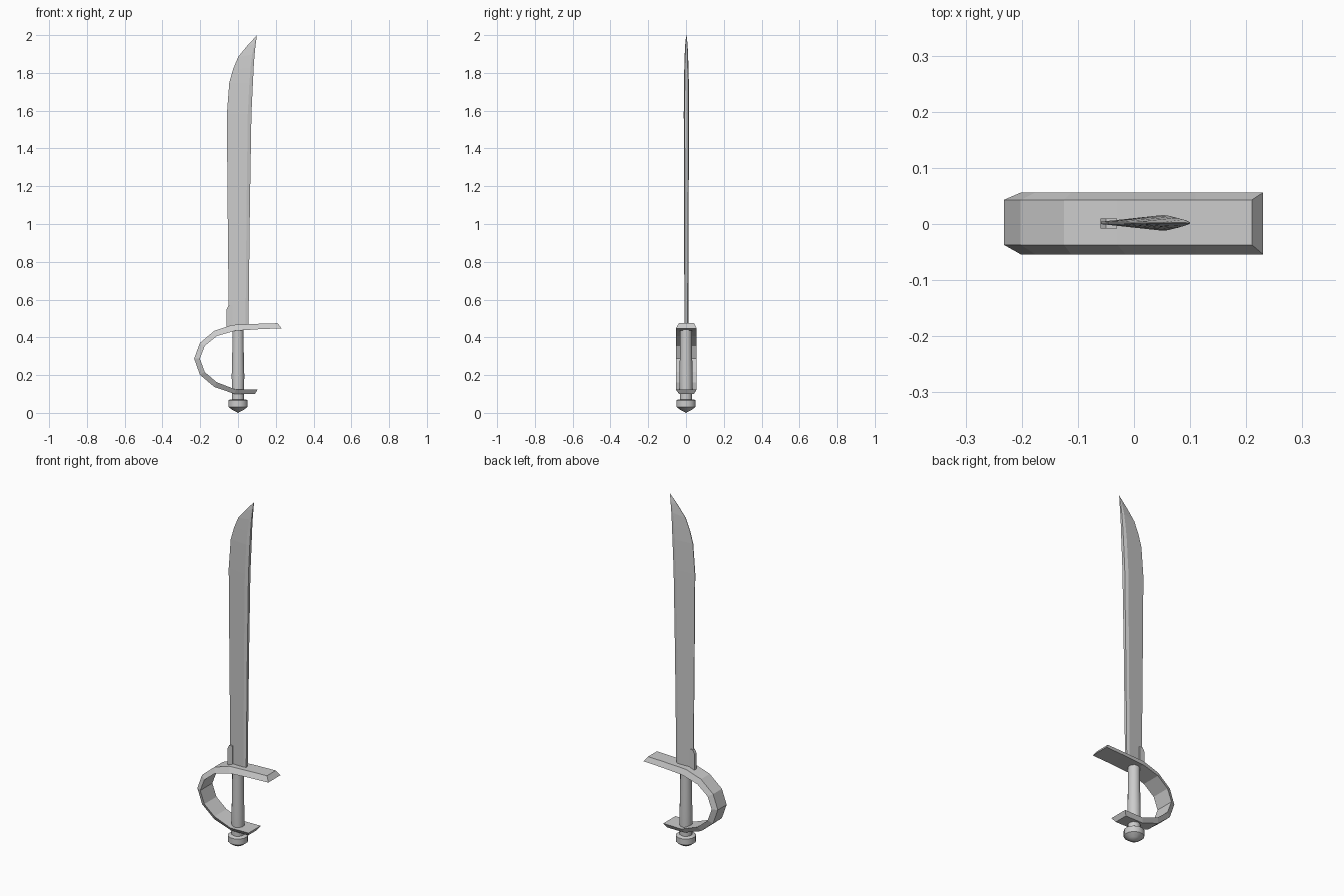
import bpy, bmesh, math

if "Cube" in bpy.data.objects:
    bpy.data.objects.remove(bpy.data.objects["Cube"])


def loft(name, rings, smooth=None):
    """Skin a closed solid over equal-sized rings of points, capped at both ends."""
    bm = bmesh.new()
    rows = [[bm.verts.new(p) for p in ring] for ring in rings]
    n = len(rows[0])
    for a, b in zip(rows, rows[1:]):
        for i in range(n):
            j = (i + 1) % n
            bm.faces.new((a[i], a[j], b[j], b[i]))
    bm.faces.new(rows[0])
    bm.faces.new(rows[-1])
    bmesh.ops.remove_doubles(bm, verts=bm.verts, dist=0.0002)
    bmesh.ops.recalc_face_normals(bm, faces=bm.faces)
    mesh = bpy.data.meshes.new(name)
    bm.to_mesh(mesh)
    bm.free()
    obj = bpy.data.objects.new(name, mesh)
    bpy.context.collection.objects.link(obj)
    if smooth:
        bpy.ops.object.select_all(action='DESELECT')
        obj.select_set(True)
        bpy.context.view_layer.objects.active = obj
        bpy.ops.object.shade_smooth_by_angle(angle=math.radians(smooth))
    return obj


def turned(name, profile, sides, smooth):
    """Lathe (radius, z) pairs around the z axis."""
    rings = [[(r * math.cos(2 * math.pi * (i + .5) / sides),
               r * math.sin(2 * math.pi * (i + .5) / sides), z)
              for i in range(sides)] for r, z in profile]
    return loft(name, rings, smooth)


# Blade: cutting edge x, its z, spine x, its z, half thickness
blade = [
    (-0.050, 0.45, 0.055, 0.45, 0.011),
    (-0.050, 0.60, 0.057, 0.60, 0.011),
    (-0.055, 1.10, 0.063, 1.10, 0.012),
    (-0.059, 1.58, 0.071, 1.58, 0.014),
    (-0.046, 1.75, 0.079, 1.75, 0.013),
    (-0.026, 1.82, 0.083, 1.83, 0.011),
    (0.001, 1.885, 0.088, 1.90, 0.009),
    (0.050, 1.945, 0.094, 1.955, 0.006),
    (0.099, 1.998, 0.100, 2.000, 0.001),
]
rings = []
for xe, ze, xs, zs, t in blade:
    ring = []
    for f, y in ((0, -.15), (.85, -1), (1, -.65), (1, .65), (.85, 1), (0, .15)):
        ring.append((xe + (xs - xe) * f, y * t + 0.002, ze + (zs - ze) * f))
    rings.append(ring)
loft("blade", rings)

# Blunt block at the base of the cutting edge
block = [(-0.060, 0.45), (-0.030, 0.45), (-0.030, 0.57), (-0.050, 0.57), (-0.060, 0.55)]
loft("blade_base_block", [[(x, y, z) for x, z in block] for y in (-0.008, 0.010)])

# Guard: outer x, z, inner x, z along the bent strap
guard = [
    (0.210, 0.475, 0.230, 0.448),
    (0.110, 0.472, 0.110, 0.443),
    (-0.030, 0.466, -0.015, 0.435),
    (-0.125, 0.435, -0.112, 0.407),
    (-0.202, 0.370, -0.176, 0.355),
    (-0.232, 0.287, -0.202, 0.287),
    (-0.202, 0.202, -0.176, 0.216),
    (-0.125, 0.137, -0.112, 0.162),
    (-0.020, 0.101, -0.010, 0.123),
    (0.090, 0.101, 0.105, 0.125),
]
rings = []
for k, (xo, zo, xi, zi) in enumerate(guard):
    rings.append([(xo, -0.037, zo), (xo, 0.043, zo),
                  (xi, 0.056, zi), (xi, -0.054, zi)])
loft("hand_guard", rings)

# Grip and pommel
turned("grip", [(0.034, 0.10), (0.035, 0.20), (0.032, 0.32), (0.031, 0.45)], 10, 45)
turned("pommel_collar", [(0.033, 0.065), (0.033, 0.11)], 12, 45)
turned("pommel", [(0.043, 0.072), (0.053, 0.066), (0.053, 0.032),
                  (0.030, 0.015), (0.0, 0.0)], 12, 50)
